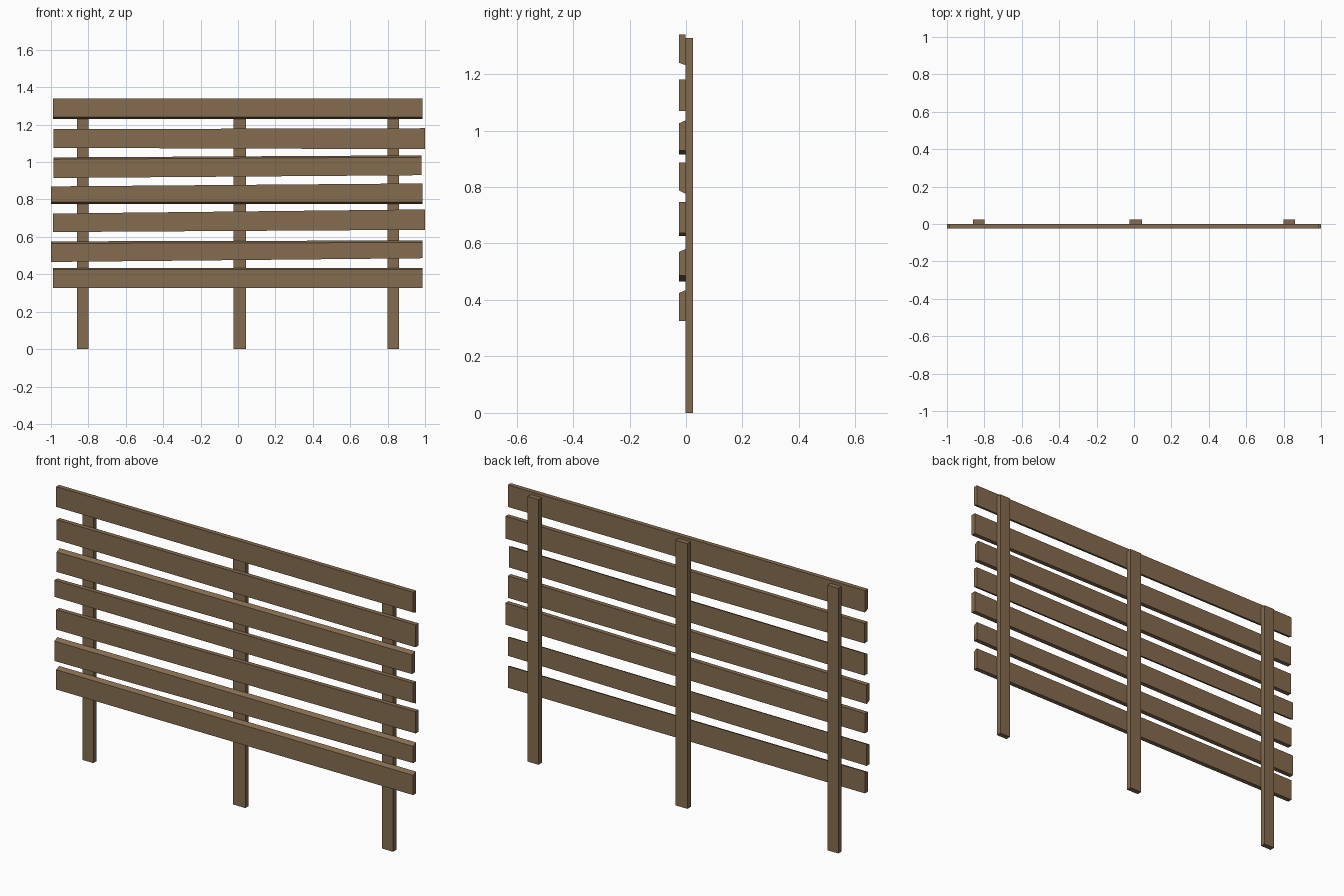
import bpy

if "Cube" in bpy.data.objects:
    bpy.data.objects.remove(bpy.data.objects["Cube"])

wood = bpy.data.materials.new("weathered brown wood")
wood.diffuse_color = (0.235, 0.150, 0.080, 1)
wood.use_nodes = True
wood.node_tree.nodes["Principled BSDF"].inputs["Base Color"].default_value = wood.diffuse_color


def prism(name, rings):
    """Box-like solid from two rings of four points."""
    n = len(rings[0])
    faces = [tuple(reversed(range(n))), tuple(range(n, 2 * n))]
    faces += [(i, (i + 1) % n, n + (i + 1) % n, n + i) for i in range(n)]
    mesh = bpy.data.meshes.new(name)
    mesh.from_pydata(rings[0] + rings[1], [], faces)
    mesh.materials.append(wood)
    ob = bpy.data.objects.new(name, mesh)
    bpy.context.collection.objects.link(ob)
    return ob


# Upright posts behind the boards
for side, x0, x1 in (("left", -0.86, -0.80), ("middle", -0.025, 0.042), ("right", 0.80, 0.86)):
    rings = [[(x0, -0.002, z), (x1, -0.002, z), (x1, 0.024, z), (x0, 0.024, z)]
             for z in (0, 1.327)]
    prism(side + "_post", rings)

# Crooked boards: left x, right x, front bottom/top at left, front bottom/top at right,
# then how far the back edge drops at the bottom and rises at the top
boards = [
    (-0.99, 0.987, 0.326, 0.425, 0.326, 0.425, 0, 0.010),
    (-1.00, 0.987, 0.466, 0.565, 0.486, 0.570, 0, 0.011),
    (-0.99, 1.000, 0.626, 0.725, 0.638, 0.747, 0, 0),
    (-1.00, 0.987, 0.787, 0.870, 0.787, 0.886, 0.011, 0),
    (-0.987, 0.980, 0.915, 1.015, 0.930, 1.026, 0, 0.010),
    (-0.987, 1.000, 1.076, 1.176, 1.069, 1.181, 0, 0),
    (-0.99, 0.987, 1.240, 1.341, 1.240, 1.341, 0.009, 0),
]
F, B = -0.024, -0.001
for i, (xl, xr, bl, tl, br, tr, drop, rise) in enumerate(boards):
    rings = [[(x, F, b), (x, B, b - drop), (x, B, t + rise), (x, F, t)]
             for x, b, t in ((xl, bl, tl), (xr, br, tr))]
    prism(f"board_{i + 1}", rings)
